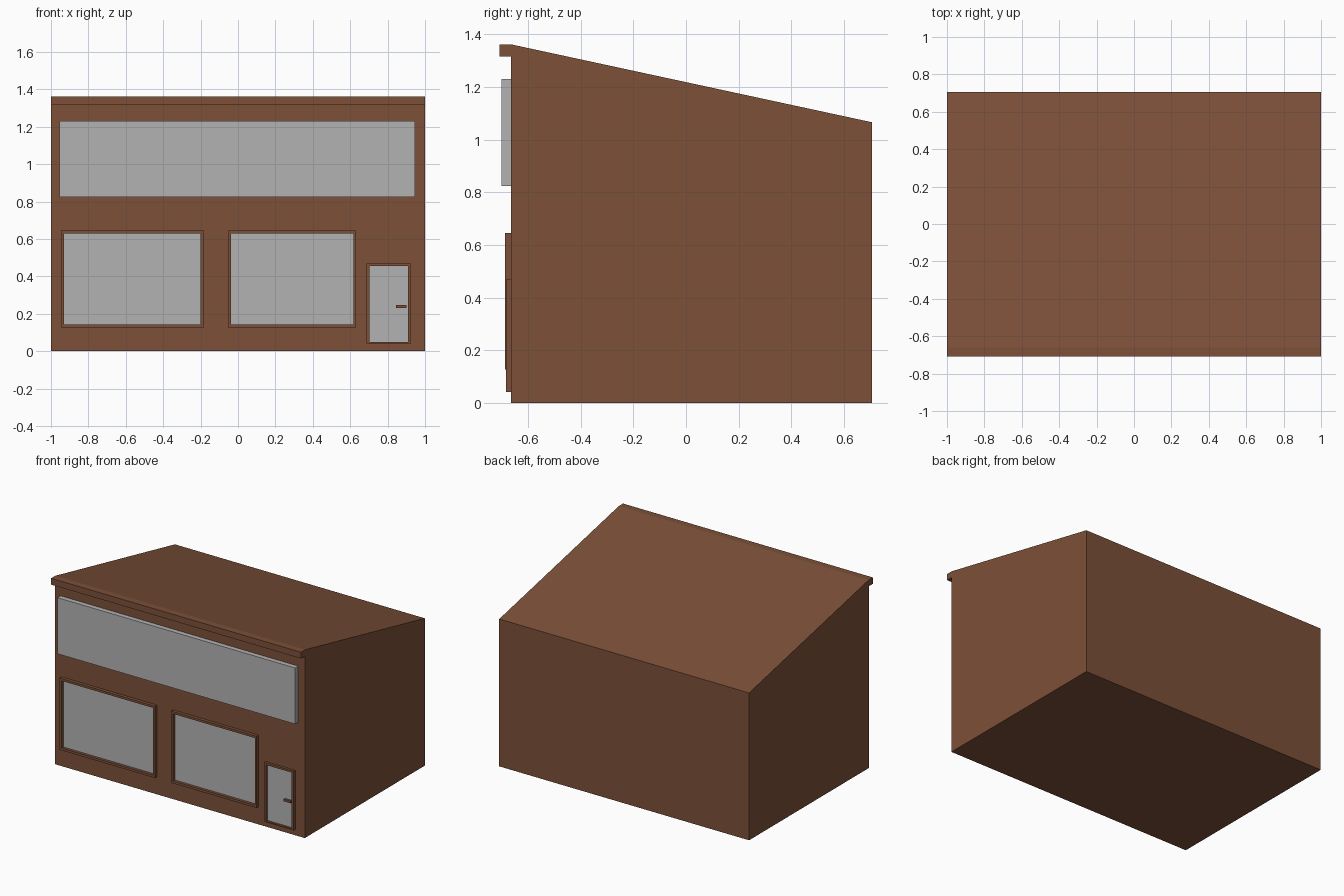
import bpy, bmesh

if "Cube" in bpy.data.objects:
    bpy.data.objects.remove(bpy.data.objects["Cube"])

brick = bpy.data.materials.new("brick_brown")
brick.diffuse_color = (0.20, 0.08, 0.04, 1)
brick.use_nodes = True
brick.node_tree.nodes["Principled BSDF"].inputs["Base Color"].default_value = brick.diffuse_color
panel = bpy.data.materials.new("panel_grey")
panel.diffuse_color = (0.45, 0.45, 0.45, 1)
panel.use_nodes = True
panel.node_tree.nodes["Principled BSDF"].inputs["Base Color"].default_value = panel.diffuse_color

WALL = -0.665  # y of the front wall


def finish(name, bm, mat):
    bmesh.ops.recalc_face_normals(bm, faces=bm.faces)
    me = bpy.data.meshes.new(name)
    bm.to_mesh(me)
    bm.free()
    me.materials.append(mat)
    ob = bpy.data.objects.new(name, me)
    bpy.context.collection.objects.link(ob)
    return ob


def box(name, x0, x1, y0, y1, z0, z1, mat):
    bm = bmesh.new()
    bmesh.ops.create_cube(bm, size=1)
    for v in bm.verts:
        v.co = (x1 if v.co.x > 0 else x0, y1 if v.co.y > 0 else y0, z1 if v.co.z > 0 else z0)
    return finish(name, bm, mat)


def frame(name, outer, inner, y0, y1):
    # rectangular ring: front face, outer and inner sides
    bm = bmesh.new()
    loops = []
    for (x0, x1, z0, z1), y in ((outer, y1), (outer, y0), (inner, y0), (inner, y1)):
        loops.append([bm.verts.new(p) for p in ((x0, y, z0), (x1, y, z0), (x1, y, z1), (x0, y, z1))])
    for k in range(4):
        a, b = loops[k], loops[(k + 1) % 4]
        for i in range(4):
            j = (i + 1) % 4
            bm.faces.new((a[i], a[j], b[j], b[i]))
    return finish(name, bm, brick)


# building shell: side profile with sloping roof and front cornice
profile = [(WALL, 0), (0.707, 0), (0.707, 1.066), (-0.66, 1.361),
           (-0.708, 1.361), (-0.708, 1.315), (WALL, 1.315)]
bm = bmesh.new()
side = bm.faces.new([bm.verts.new((-1, y, z)) for y, z in profile])
ext = bmesh.ops.extrude_face_region(bm, geom=[side], use_keep_orig=True)
bmesh.ops.translate(bm, vec=(2, 0, 0), verts=[g for g in ext["geom"] if isinstance(g, bmesh.types.BMVert)])
finish("building_shell", bm, brick)

# blank upper fascia panel
box("fascia_panel", -0.955, 0.947, -0.70, WALL, 0.824, 1.23, panel)

# shop windows and door: raised frame with a flat pane inside
openings = [
    ("left_window", (-0.947, -0.183, 0.127, 0.646), (-0.93, -0.2, 0.144, 0.63), -0.688),
    ("right_window", (-0.053, 0.63, 0.127, 0.646), (-0.037, 0.617, 0.144, 0.63), -0.688),
    ("door", (0.686, 0.924, 0.042, 0.47), (0.702, 0.908, 0.05, 0.456), -0.683),
]
for name, outer, inner, y in openings:
    frame(name + "_frame", outer, inner, y, WALL)
    x0, x1, z0, z1 = inner
    box(name + "_pane", x0, x1, WALL - 0.003, WALL, z0, z1, panel)

# door handle
box("door_handle", 0.845, 0.9, -0.684, WALL - 0.003, 0.232, 0.247, brick)
